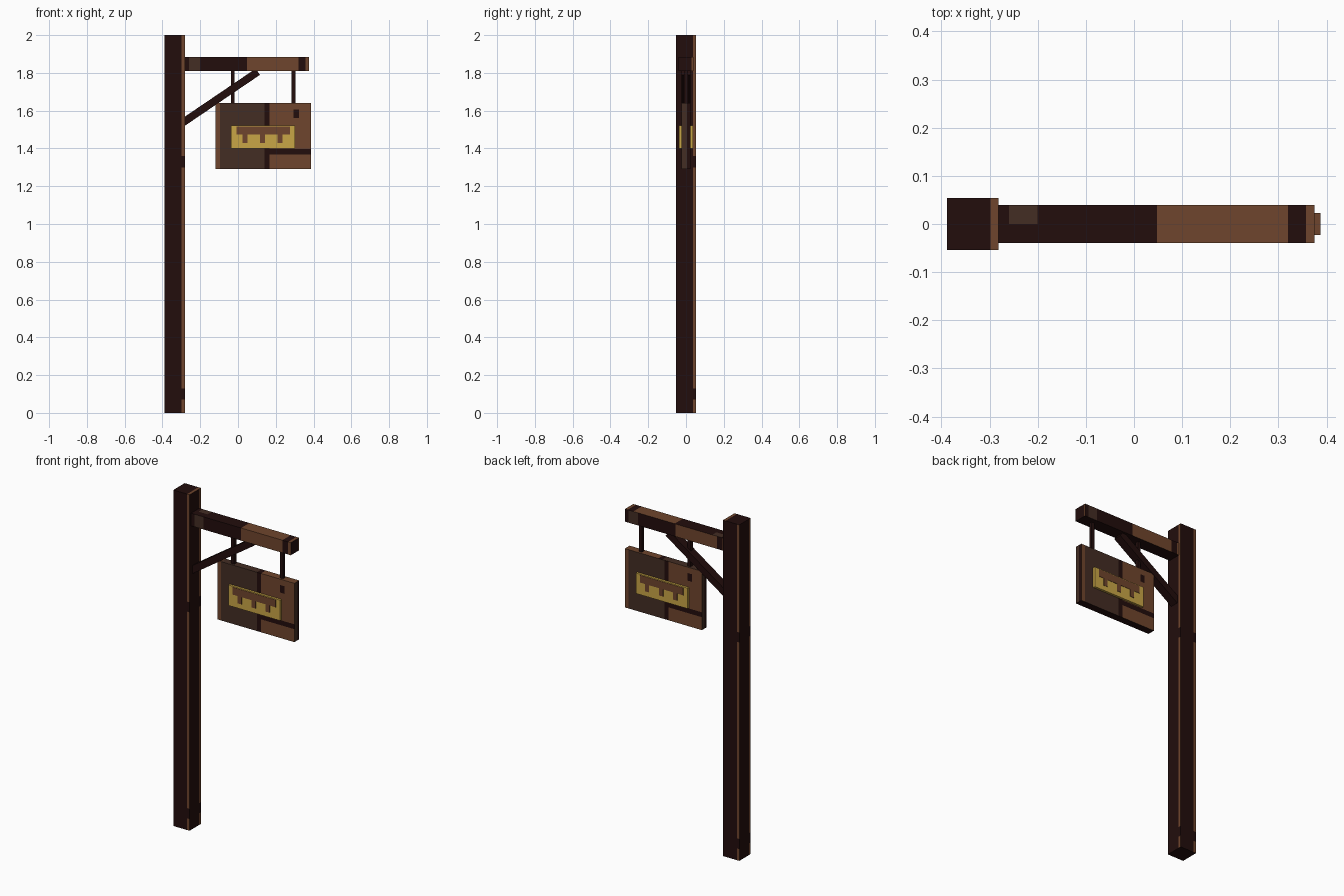
import bpy, bmesh, math
from mathutils import Vector

if "Cube" in bpy.data.objects:
    bpy.data.objects.remove(bpy.data.objects["Cube"])


def material(name, rgb):
    m = bpy.data.materials.new(name)
    m.use_nodes = True
    m.diffuse_color = (*rgb, 1)
    m.node_tree.nodes["Principled BSDF"].inputs["Base Color"].default_value = (*rgb, 1)
    return m


DARK, MEDIUM, BROWN, GOLD = range(4)
MATS = [material("dark wood", (0.016, 0.004, 0.0037)),
        material("medium wood", (0.056, 0.026, 0.017)),
        material("light wood", (0.159, 0.060, 0.026)),
        material("gold", (0.584, 0.381, 0.061))]


def box(name, lo, hi, rule=DARK, cuts=((), (), ())):
    """Box between two corners; cut along each axis, then coloured by a rule."""
    lo, hi = Vector(lo), Vector(hi)
    bm = bmesh.new()
    bmesh.ops.create_cube(bm, size=1)
    for v in bm.verts:
        v.co = [c * s + m for c, s, m in zip(v.co, hi - lo, (lo + hi) / 2)]
    for axis, values in enumerate(cuts):
        n = Vector([float(i == axis) for i in range(3)])
        for value in values:
            bmesh.ops.bisect_plane(bm, geom=bm.verts[:] + bm.edges[:] + bm.faces[:],
                                   plane_co=n * value, plane_no=n)
    bm.normal_update()
    for f in bm.faces:
        f.material_index = rule(f.calc_center_median(), f.normal) if callable(rule) else rule
    me = bpy.data.meshes.new(name)
    bm.to_mesh(me)
    bm.free()
    for m in MATS:
        me.materials.append(m)
    ob = bpy.data.objects.new(name, me)
    bpy.context.collection.objects.link(ob)
    return ob


# Post: a light strip down the right edge of every side, broken by knots
POST_X, HALF, EDGE = -0.335, 0.0535, 0.037
KNOTS = ((0.07, 0.13), (1.3, 1.36))


def post_rule(c, n):
    p = c - Vector((POST_X, 0, 0))
    if n.z < -0.5:
        return DARK
    across = p.x if n.z > 0.5 else p.dot(Vector((0, 0, 1)).cross(n))
    knot = any(a < c.z < b for a, b in KNOTS)
    return BROWN if across > EDGE and not knot else DARK


box("post", (POST_X - HALF, -HALF, 0), (POST_X + HALF, HALF, 2), post_rule,
    ((POST_X - EDGE, POST_X + EDGE), (-EDGE, EDGE), [z for k in KNOTS for z in k]))

# Beam: bands of wood along its length, turned round on the back
BEAM_L, BEAM_R = -0.285, 0.375
BANDS = ((0.025, DARK), (0.085, MEDIUM), (0.333, DARK), (0.605, BROWN), (0.642, DARK), (1, BROWN))


def beam_rule(c, n):
    if abs(n.x) > 0.5:
        return BROWN if c.y > 0.03 else DARK
    if n.z < -0.5:
        return DARK
    u = BEAM_R - c.x if n.y > 0.5 else c.x - BEAM_L
    band = next(col for end, col in BANDS if u < end)
    return DARK if n.z > 0.5 and band == MEDIUM and c.y < 0 else band


ends = [end for end, col in BANDS[:-1]]
box("beam", (BEAM_L, -0.039, 1.81), (BEAM_R, 0.039, 1.885), beam_rule,
    ([BEAM_L + e for e in ends] + [BEAM_R - e for e in ends], (0, 0.03), ()))

# Diagonal brace between post and beam
start, end = Vector((-0.295, 0, 1.535)), Vector((0.105, 0, 1.806))
brace = box("brace", (-0.5 * (end - start).length, -0.025, -0.02),
            (0.5 * (end - start).length, 0.025, 0.02))
brace.location = (start + end) / 2
brace.rotation_euler.y = -math.atan2(end.z - start.z, end.x - start.x)

# Hanging rods
for side, x in (("right", -0.028), ("left", 0.294)):
    box(side + "_hanging_rod", (x - 0.01, -0.01, 1.63), (x + 0.01, 0.01, 1.815))

# Sign board: upright planks, a dark seam and a knot on both broad faces
SIGN_L, SIGN_R, SIGN_B, SIGN_T = -0.12, 0.387, 1.29, 1.64
SEAMS = (0.025, 0.26, 0.287, 0.413, 0.443)
LEVELS = (1.367, 1.396, 1.56, 1.605)


def sign_rule(c, n):
    if abs(n.x) > 0.5:
        return MEDIUM if c.y * n.x < 0.005 else DARK
    if n.z < -0.5:
        return DARK
    u = SIGN_R - c.x if n.y > 0.5 else c.x - SIGN_L
    if u < SEAMS[0]:
        return BROWN
    if u < SEAMS[1]:
        return MEDIUM
    seam = LEVELS[0] < c.z < LEVELS[1]
    knot = SEAMS[3] < u < SEAMS[4] and LEVELS[2] < c.z < LEVELS[3]
    return DARK if u < SEAMS[2] or seam or knot else BROWN


box("sign_board", (SIGN_L, -0.0225, SIGN_B), (SIGN_R, 0.0225, SIGN_T), sign_rule,
    ([SIGN_L + s for s in SEAMS] + [SIGN_R - s for s in SEAMS], (-0.005, 0.005), LEVELS))

# Gold panel with a toothed wooden band, on the front and turned round on the back
MID = (SIGN_L + SIGN_R) / 2
for side, s in (("front", 1), ("back", -1)):
    def plate(name, x0, x1, y0, y1, z0, z1, colour):
        xs = sorted(MID + s * (x - MID) for x in (x0, x1))
        ys = sorted((-s * y0, -s * y1))
        box(side + name, (xs[0], ys[0], z0), (xs[1], ys[1], z1), colour)

    plate("_gold_panel", -0.037, 0.303, 0.02, 0.036, 1.4, 1.522, GOLD)
    plate("_panel_band", -0.008, 0.275, 0.035, 0.038, 1.473, 1.517, BROWN)
    for i in range(3):
        x = 0.037 + i * 0.0925
        plate("_band_tooth_%d" % (i + 1), x - 0.013, x + 0.013, 0.035, 0.038, 1.43, 1.474, BROWN)
